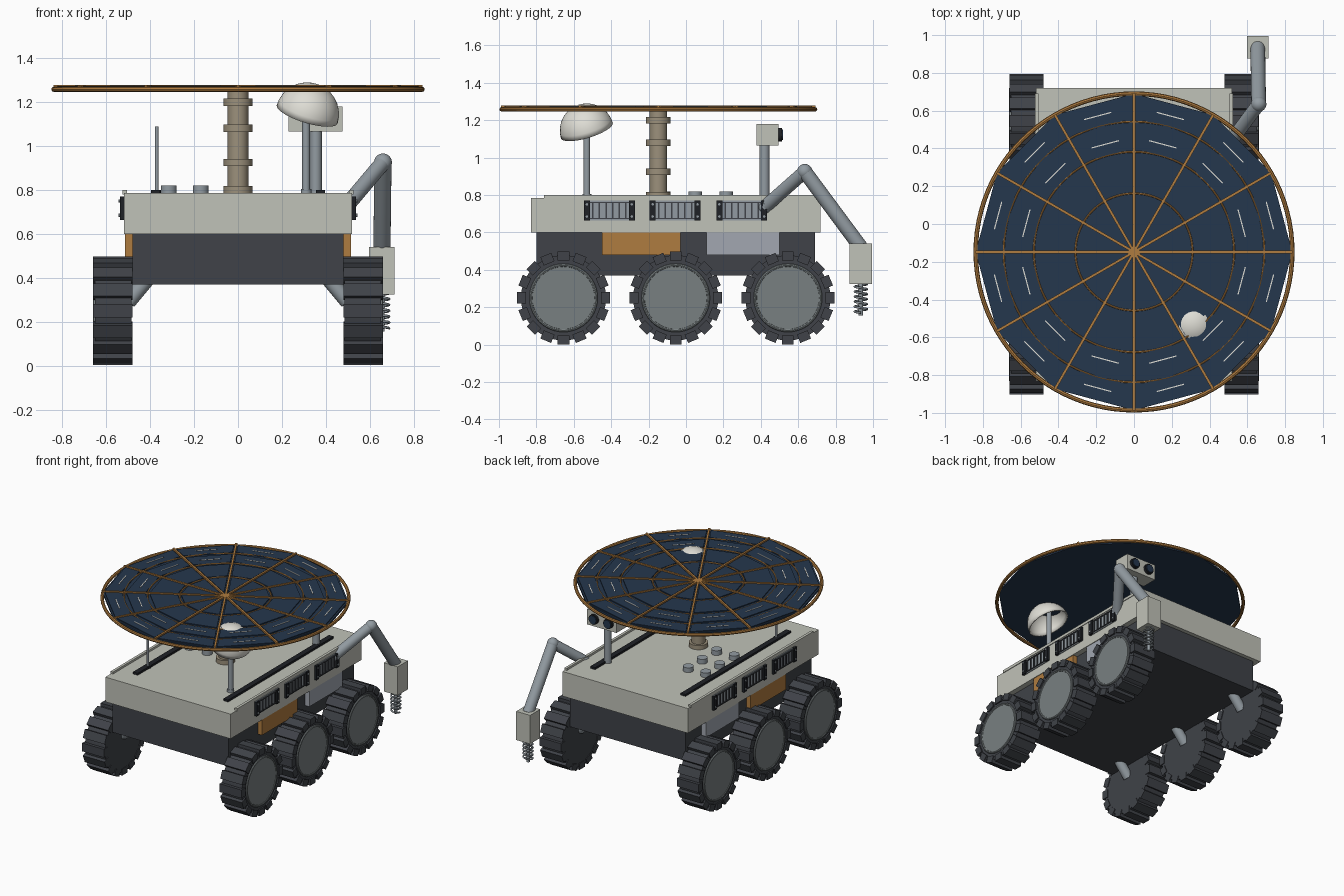
import bpy, bmesh
from math import pi, cos, sin, radians
from mathutils import Vector, Matrix

cube = bpy.data.objects.get("Cube")
if cube:
    bpy.data.objects.remove(cube, do_unlink=True)


def material(name, *rgb):
    m = bpy.data.materials.new(name)
    m.use_nodes = True
    m.diffuse_color = (*rgb, 1)
    m.node_tree.nodes["Principled BSDF"].inputs["Base Color"].default_value = (*rgb, 1)
    return m


BEIGE = material("warm white paint", .53, .54, .48)
DARK = material("charcoal", .05, .055, .065)
COPPER = material("copper gold", .43, .2, .05)
SILVER = material("silver panel", .36, .39, .44)
GREY = material("arm grey", .29, .33, .36)
NAVY = material("solar navy", .018, .038, .075)
TAN = material("tan metal", .33, .28, .2)
HUB = material("hub grey", .19, .215, .22)
BLACK = material("black", .013, .015, .019)
WHITE = material("ivory white", .74, .73, .67)


def finish(name, bm, mat, smooth=False):
    bmesh.ops.recalc_face_normals(bm, faces=bm.faces)
    me = bpy.data.meshes.new(name)
    bm.to_mesh(me)
    bm.free()
    me.materials.append(mat)
    ob = bpy.data.objects.new(name, me)
    bpy.context.collection.objects.link(ob)
    if smooth:
        bpy.ops.object.select_all(action='DESELECT')
        ob.select_set(True)
        bpy.context.view_layer.objects.active = ob
        bpy.ops.object.shade_smooth_by_angle(angle=radians(40))
    return ob


def add_box(bm, x, y, z, rot=Matrix()):
    """Box from (min, max) ranges, optionally turned afterwards."""
    size = Matrix.Diagonal((x[1] - x[0], y[1] - y[0], z[1] - z[0], 1))
    mid = Matrix.Translation((sum(x) / 2, sum(y) / 2, sum(z) / 2))
    bmesh.ops.create_cube(bm, size=1, matrix=rot @ mid @ size)


def box(name, x, y, z, mat):
    bm = bmesh.new()
    add_box(bm, x, y, z)
    return finish(name, bm, mat)


def rod(name, a, b, r, mat, sides=24):
    """Cylinder between two points."""
    a, b = Vector(a), Vector(b)
    bm = bmesh.new()
    turn = (b - a).to_track_quat('Z', 'Y').to_matrix().to_4x4()
    bmesh.ops.create_cone(bm, cap_ends=True, segments=sides, radius1=r, radius2=r,
                          depth=(b - a).length, matrix=Matrix.Translation((a + b) / 2) @ turn)
    return finish(name, bm, mat, True)


def ball(name, at, r, mat):
    bm = bmesh.new()
    bmesh.ops.create_uvsphere(bm, u_segments=24, v_segments=12, radius=r, matrix=Matrix.Translation(at))
    return finish(name, bm, mat, True)


def ring(name, matrix, major, minor, mat, segs=96):
    bm = bmesh.new()
    rows = []
    for i in range(segs):
        a = 2 * pi * i / segs
        rows.append([bm.verts.new(matrix @ Vector(((major + minor * cos(b)) * cos(a),
                    (major + minor * cos(b)) * sin(a), minor * sin(b))))
                    for b in [2 * pi * j / 8 for j in range(8)]])
    for i in range(segs):
        p, q = rows[i], rows[(i + 1) % segs]
        for j in range(8):
            k = (j + 1) % 8
            bm.faces.new((p[j], q[j], q[k], p[k]))
    return finish(name, bm, mat, True)


# Body
box("upper_body", (-.52, .52), (-.83, .72), (.6, .785), BEIGE)
box("lower_body", (-.48, .48), (-.8, .69), (.37, .6), DARK)
for s, side in ((1, "left"), (-1, "right")):
    def span(a, b):
        return tuple(sorted((s * a, s * b)))
    box(side + "_deck_rail", span(.505, .525), (-.76, .69), (.78, .8), BEIGE)
    box(side + "_deck_strip", span(.355, .395), (-.68, .57), (.78, .8), BLACK)
    box(side + "_copper_panel", span(.47, .515), (-.45, -.03), (.48, .6), COPPER)
    box(side + "_silver_panel", span(.47, .515), (.11, .5), (.48, .6), SILVER)

    # Side vents: plate, end brackets, slats and bolts
    for y in (-.41, -.058, .298):
        box(side + "_vent_plate", span(.515, .526), (y - .135, y + .135), (.664, .77), GREY)
        for e in (-1, 1):
            mid = y + e * .12
            box(side + "_vent_bracket", span(.52, .538), (mid - .016, mid + .016), (.664, .77), BLACK)
            for z in (.685, .75):
                rod(side + "_vent_bolt", (s * .53, mid, z), (s * .543, mid, z), .007, GREY, 8)
        slats = bmesh.new()
        for i in range(6):
            yy = y + (i - 2.5) * .035
            add_box(slats, span(.52, .534), (yy - .004, yy + .004), (.678, .756))
        for z in (.672, .756):
            add_box(slats, span(.52, .532), (y - .11, y + .11), (z, z + .006))
        finish(side + "_vent_slats", slats, DARK)

    # Wheels
    for y in (-.655, -.055, .545):
        at = Vector((s * .57, y, .25))
        across = Vector((s, 0, 0))
        rod(side + "_tyre", at - across * .085, at + across * .08, .228, DARK, 40)
        treads = bmesh.new()
        for i in range(16):
            turn = Matrix.Translation(at) @ Matrix.Rotation(2 * pi * i / 16, 4, 'X')
            add_box(treads, (-.09, .09), (-.031, .031), (.2, .248), turn)
        finish(side + "_treads", treads, DARK)
        rod(side + "_hub", at, at + across * .086, .172, HUB, 40)
        rim = Matrix.Translation(at + across * .082) @ Matrix.Rotation(pi / 2, 4, 'Y')
        ring(side + "_rim", rim, .174, .009, HUB, 40)
        rod(side + "_wheel_strut", (s * .4, y, .41), (s * .5, y, .29), .035, GREY)

# Central mast with collars
HUB_XY = Vector((0, -.148, 0))
rod("mast", HUB_XY + Vector((0, 0, .78)), HUB_XY + Vector((0, 0, 1.255)), .047, TAN)
for z in (.8, .925, 1.08, 1.2):
    rod("mast_collar", HUB_XY + Vector((0, 0, z - .017)), HUB_XY + Vector((0, 0, z + .017)), .066, TAN)

# Solar array: twelve-sided plate, raised cells, spokes, arcs and rim
place = Matrix.Translation(HUB_XY + Vector((0, 0, 1.25)))
plate = bmesh.new()
bmesh.ops.create_cone(plate, cap_ends=True, segments=12, radius1=.838, radius2=.838, depth=.014,
                      matrix=place @ Matrix.Translation((0, 0, .009)))
for v in plate.verts:  # put the corners on the spokes
    p = v.co - HUB_XY
    a = round(p.xy.angle_signed(Vector((1, 0))) / radians(30)) * radians(30)
    v.co.x, v.co.y = HUB_XY.x + .838 * cos(a), HUB_XY.y + .838 * sin(a)
finish("solar_plate", plate, NAVY)

cells, spokes, dashes = bmesh.new(), bmesh.new(), bmesh.new()
for k in range(12):
    turn = place @ Matrix.Rotation(radians(30 * k), 4, 'Z')
    middle = place @ Matrix.Rotation(radians(30 * k + 15), 4, 'Z')
    add_box(spokes, (0, .84), (-.007, .007), (.01, .028), turn)
    for r0, r1 in ((.07, .3), (.325, .515), (.545, .675), (.705, .822)):
        corners = []
        for r, e in ((r0, -1), (r1, -1), (r1, 1), (r0, 1)):
            a = e * (radians(15) - .014 / r)
            corners.append((r * cos(a), r * sin(a)))
        low = [cells.verts.new(middle @ Vector((*c, .012))) for c in corners]
        top = [cells.verts.new(middle @ Vector((*c, .023))) for c in corners]
        cells.faces.new(top)
        for i in range(4):
            j = (i + 1) % 4
            cells.faces.new((low[i], low[j], top[j], top[i]))
    for r in (.59, .745):
        add_box(dashes, (r - .003, r + .003), (-.075, .075), (.02, .026), middle)
finish("solar_cells", cells, NAVY)
finish("solar_spokes", spokes, COPPER)
finish("solar_dashes", dashes, WHITE)
for r in (.31, .53, .69):
    ring("solar_arc", place @ Matrix.Translation((0, 0, .019)), r, .005, COPPER)
ring("solar_rim", place @ Matrix.Translation((0, 0, .008)), .838, .012, COPPER)

# Dish: hollow half sphere, tilted, on a pole
axis = Vector((.28, -.28, .92)).normalized()
dish = bmesh.new()
bmesh.ops.create_uvsphere(dish, u_segments=32, v_segments=16, radius=.145)
bmesh.ops.delete(dish, geom=[v for v in dish.verts if v.co.z < -.001], context='VERTS')
bmesh.ops.transform(dish, verts=dish.verts, matrix=Matrix.Translation((.315, -.53, 1.145))
                    @ axis.to_track_quat('Z', 'Y').to_matrix().to_4x4())
dish_ob = finish("dish", dish, WHITE, True)
wall = dish_ob.modifiers.new("Wall", 'SOLIDIFY')
wall.thickness = .008
rod("dish_pole", (.31, -.53, .78), (.31, -.53, 1.275), .018, GREY)
rod("dish_pole_foot", (.31, -.53, .78), (.31, -.53, .805), .024, GREY)

# Stereo camera, facing the back
rod("camera_pole", (.355, .42, .78), (.355, .42, 1.08), .027, GREY)
box("camera_box", (.23, .475), (.378, .495), (1.065, 1.18), BEIGE)
for x in (.292, .413):
    rod("camera_lens_barrel", (x, .49, 1.122), (x, .512, 1.122), .037, BLACK)
    rod("camera_lens_glass", (x, .5, 1.122), (x, .519, 1.122), .029, NAVY)

# Whip antenna and deck knobs
rod("antenna", (-.37, -.54, .78), (-.37, -.54, 1.09), .008, GREY, 12)
rod("antenna_foot", (-.37, -.54, .78), (-.37, -.54, .8), .02, BLACK, 12)
for x in (-.315, -.17):
    for y in (-.12, .05, .215):
        rod("deck_knob", (x, y, .78), (x, y, .82), .036, GREY)

# Robot arm with drill
shoulder, elbow, wrist = (.5, .42, .735), (.66, .635, .925), (.655, .935, .52)
rod("upper_arm", shoulder, elbow, .036, GREY)
rod("forearm", elbow, wrist, .039, GREY)
ball("shoulder_joint", shoulder, .04, GREY)
ball("elbow_joint", elbow, .041, GREY)
box("tool_box", (.597, .712), (.875, .995), (.325, .54), BEIGE)
rod("drill_core", (.655, .935, .155), (.655, .935, .33), .012, GREY, 12)
curve = bpy.data.curves.new("drill_spiral", 'CURVE')
curve.dimensions, curve.bevel_depth, curve.bevel_resolution = '3D', .006, 1
path = curve.splines.new('POLY')
path.points.add(96)
for i, p in enumerate(path.points):
    a = 2 * pi * i / 16
    p.co = (.655 + .033 * cos(a), .935 + .033 * sin(a), .33 - .16 * i / 96, 1)
curve.materials.append(GREY)
bpy.context.collection.objects.link(bpy.data.objects.new("drill_spiral", curve))
